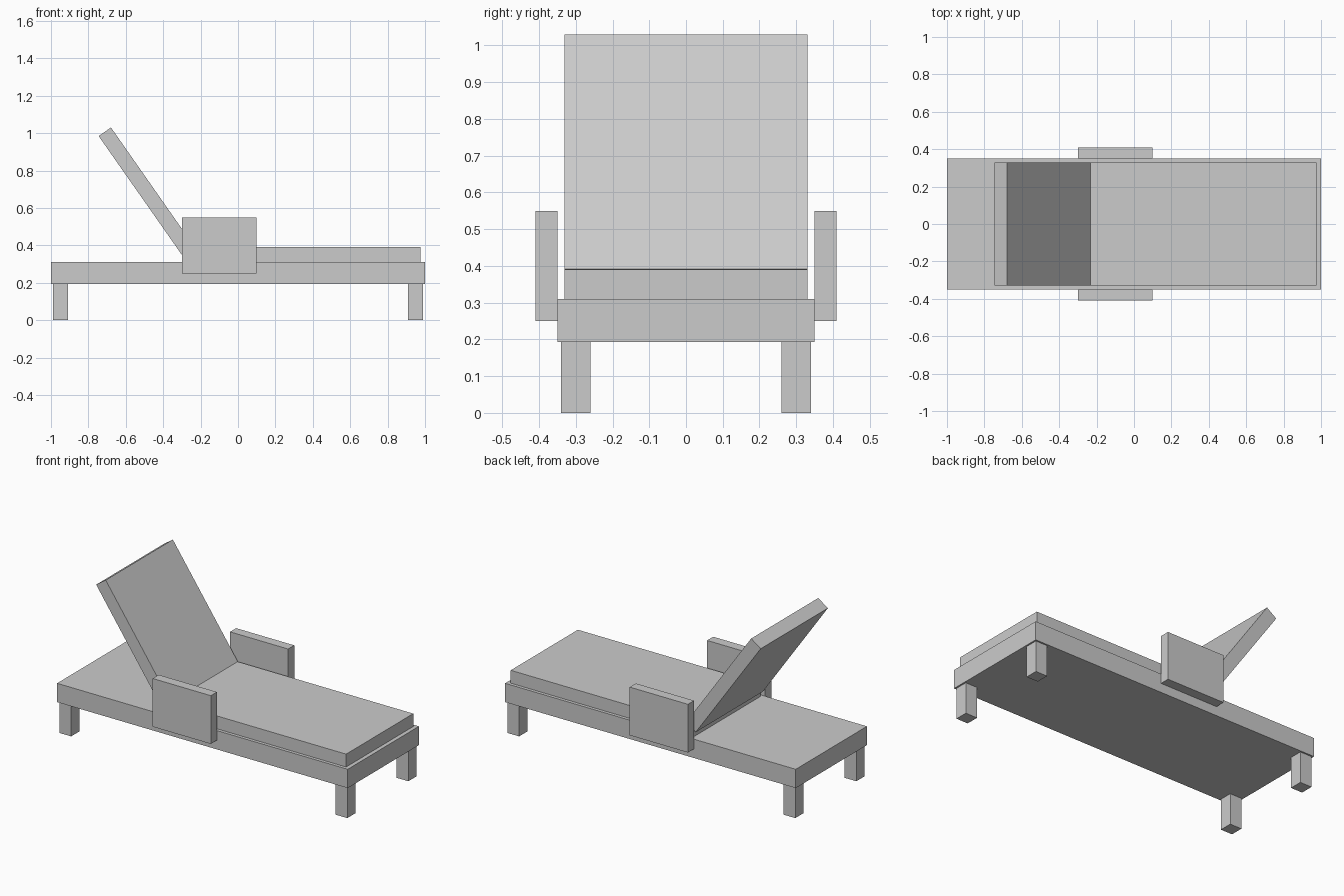
import bpy
from math import radians
from mathutils import Matrix, Vector

cube = bpy.data.objects.get("Cube")
if cube:
    bpy.data.objects.remove(cube, do_unlink=True)

# One plain grey for every part
grey = bpy.data.materials.new("plain_grey")
grey.use_nodes = True
colour = (0.6, 0.6, 0.6, 1)
grey.diffuse_color = colour
grey.node_tree.nodes["Principled BSDF"].inputs["Base Color"].default_value = colour


def box(name, low, high):
    """Flat-shaded box between two opposite corners."""
    low, high = Vector(low), Vector(high)
    bpy.ops.mesh.primitive_cube_add(size=1)
    obj = bpy.context.object
    obj.name = name
    centre = Matrix.Translation((low + high) / 2)
    obj.data.transform(centre @ Matrix.Diagonal((*(high - low), 1)))
    obj.data.materials.append(grey)
    return obj


# Bed frame and seat cushion
box("bed_frame", (-1, -0.35, 0.193), (1, 0.35, 0.31))
box("seat_cushion", (-0.28, -0.33, 0.31), (0.975, 0.33, 0.39))

# Reclined backrest, hinged at its lower front edge
backrest = box("backrest", (-0.08, -0.33, 0), (0, 0.33, 0.78))
backrest.location = (-0.232, 0, 0.391)
backrest.rotation_euler.y = radians(-35)

# Legs and armrests on both sides
for side, y in (("right", -1), ("left", 1)):
    for end, x in (("head", -0.95), ("foot", 0.95)):
        box(f"{end}_leg_{side}", (x - 0.04, y * 0.3 - 0.04, 0), (x + 0.04, y * 0.3 + 0.04, 0.193))
    box(f"armrest_{side}", (-0.3, y * 0.38 - 0.03, 0.25), (0.1, y * 0.38 + 0.03, 0.55))
